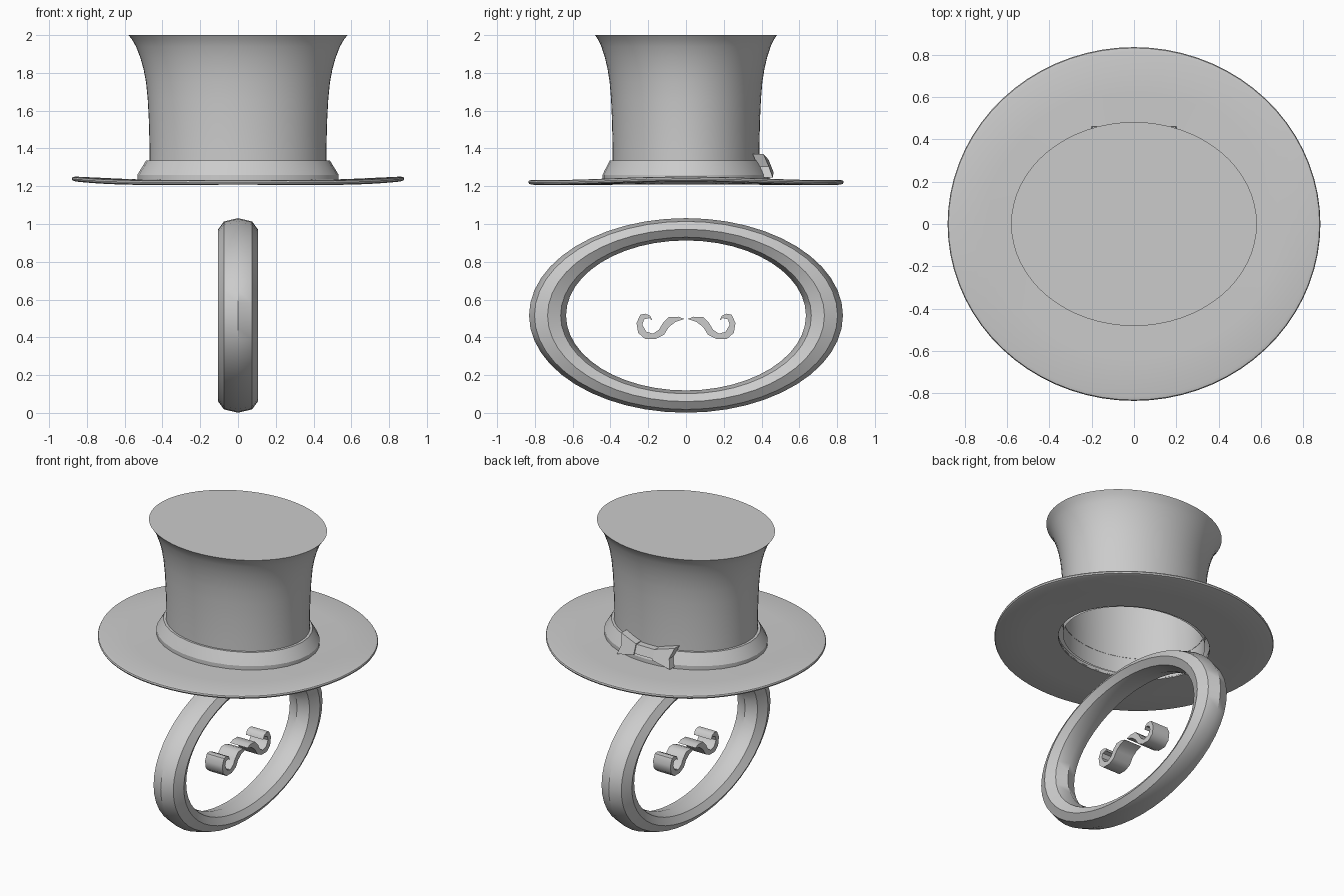
import bpy
from math import sin, cos, pi, radians

if "Cube" in bpy.data.objects:
    bpy.data.objects.remove(bpy.data.objects["Cube"])


def make(name, verts, faces, angle=35):
    mesh = bpy.data.meshes.new(name)
    mesh.from_pydata(verts, [], faces)
    mesh.update()
    ob = bpy.data.objects.new(name, mesh)
    bpy.context.collection.objects.link(ob)
    bpy.ops.object.select_all(action='DESELECT')
    ob.select_set(True)
    bpy.context.view_layer.objects.active = ob
    # consistent outward normals
    bpy.ops.object.mode_set(mode='EDIT')
    bpy.ops.mesh.select_all(action='SELECT')
    bpy.ops.mesh.normals_make_consistent(inside=False)
    bpy.ops.object.mode_set(mode='OBJECT')
    bpy.ops.object.shade_smooth_by_angle(angle=radians(angle))
    return ob


def rings(name, profile, n, point, closed=False, cap=False, angle=35):
    """Sweep a profile around n steps; point(profile_item, angle) gives a vertex."""
    verts = [point(p, 2 * pi * i / n) for p in profile for i in range(n)]
    m = len(profile)
    faces = []
    for j in range(m if closed else m - 1):
        a, b = j * n, (j + 1) % m * n
        for i in range(n):
            k = (i + 1) % n
            faces.append((a + i, a + k, b + k, b + i))
    if cap:
        faces.append(tuple(range((m - 1) * n, m * n)))
    return make(name, verts, faces, angle)


def prism(verts, faces, outline, front, back):
    """Add an extruded outline to the lists; front/back map (u, v) to 3D."""
    s, n = len(verts), len(outline)
    verts += [front(*p) for p in outline] + [back(*p) for p in outline]
    faces += [tuple(range(s, s + n)), tuple(range(s + 2 * n - 1, s + n - 1, -1))]
    for i in range(n):
        k = (i + 1) % n
        faces.append((s + i, s + n + i, s + n + k, s + k))


RATIO = 0.83  # oval of the hat: depth / width


def oval(p, a):
    return (p[0] * cos(a), p[0] * RATIO * sin(a), p[1])


# Crown: flared oval tube, open below, closed on top
rings("hat_crown",
      [(0.47, 1.22), (0.468, 1.40), (0.472, 1.55), (0.478, 1.66), (0.487, 1.75),
       (0.50, 1.82), (0.517, 1.88), (0.54, 1.94), (0.56, 1.975), (0.58, 2.0)],
      64, oval, cap=True)

# Hat band hugging the base of the crown
rings("hat_band",
      [(0.468, 1.335), (0.487, 1.335), (0.515, 1.29), (0.533, 1.26),
       (0.533, 1.215), (0.50, 1.215)],
      32, oval, angle=25)


# Brim: thin, gently waved oval plate with a hole
def brim_point(p, a):
    t, dz = p
    rx = 0.50 + (0.88 - 0.50) * t
    ry = 0.415 + (0.835 - 0.415) * t
    wave = t * (0.018 * cos(a) ** 2 - 0.008 * sin(2 * a) ** 2)
    return (rx * cos(a), ry * sin(a), 1.222 + wave + dz)


rings("hat_brim",
      [(0, 0.012), (0.5, 0.012), (0.95, 0.012), (0.99, 0.008), (1, 0),
       (0.99, -0.009), (0.95, -0.014), (0.5, -0.014), (0, -0.014)],
      72, brim_point, closed=True)

# Bow at the back of the band: two flared wings and a knot bar
bow_v, bow_f = [], []


def lean(y):
    return lambda x, z: (x, y - 0.12 * abs(x) - 0.4 * (z - 1.25), z)


for s in (-1, 1):
    wing = [(0.07, 1.275), (0.20, 1.245), (0.18, 1.305), (0.20, 1.37), (0.07, 1.34)]
    prism(bow_v, bow_f, [(s * x, z) for x, z in wing], lean(0.482), lean(0.425))
bar = [(-0.085, 1.28), (0.085, 1.28), (0.085, 1.335), (-0.085, 1.335)]
prism(bow_v, bow_f, bar, lean(0.476), lean(0.42))
make("hat_bow", bow_v, bow_f, 30)

# Eyeglass ring: oval torus with an eight-sided section
section = [2 * pi * i / 8 for i in range(8)]
rings("eyeglass_ring", section, 48,
      lambda s, a: (0.105 * sin(s),
                    (0.733 + 0.098 * cos(s)) * cos(a),
                    0.516 + (0.456 + 0.059 * cos(s)) * sin(a)),
      closed=True, angle=40)

# Moustache: two mirrored curled outlines extruded along x
curl = [(0.008, 0.497), (0.04, 0.509), (0.09, 0.508), (0.122, 0.476), (0.143, 0.441),
        (0.175, 0.419), (0.21, 0.43), (0.231, 0.466), (0.222, 0.495), (0.195, 0.502),
        (0.178, 0.488), (0.19, 0.515), (0.215, 0.525), (0.242, 0.52), (0.262, 0.476),
        (0.253, 0.423), (0.217, 0.392), (0.16, 0.392), (0.117, 0.413),
        (0.09, 0.455), (0.055, 0.482)]
mv, mf = [], []
for s in (-1, 1):
    prism(mv, mf, [(s * y, z) for y, z in curl],
          lambda y, z: (0.065, y, z), lambda y, z: (-0.065, y, z))
make("moustache", mv, mf, 45)
